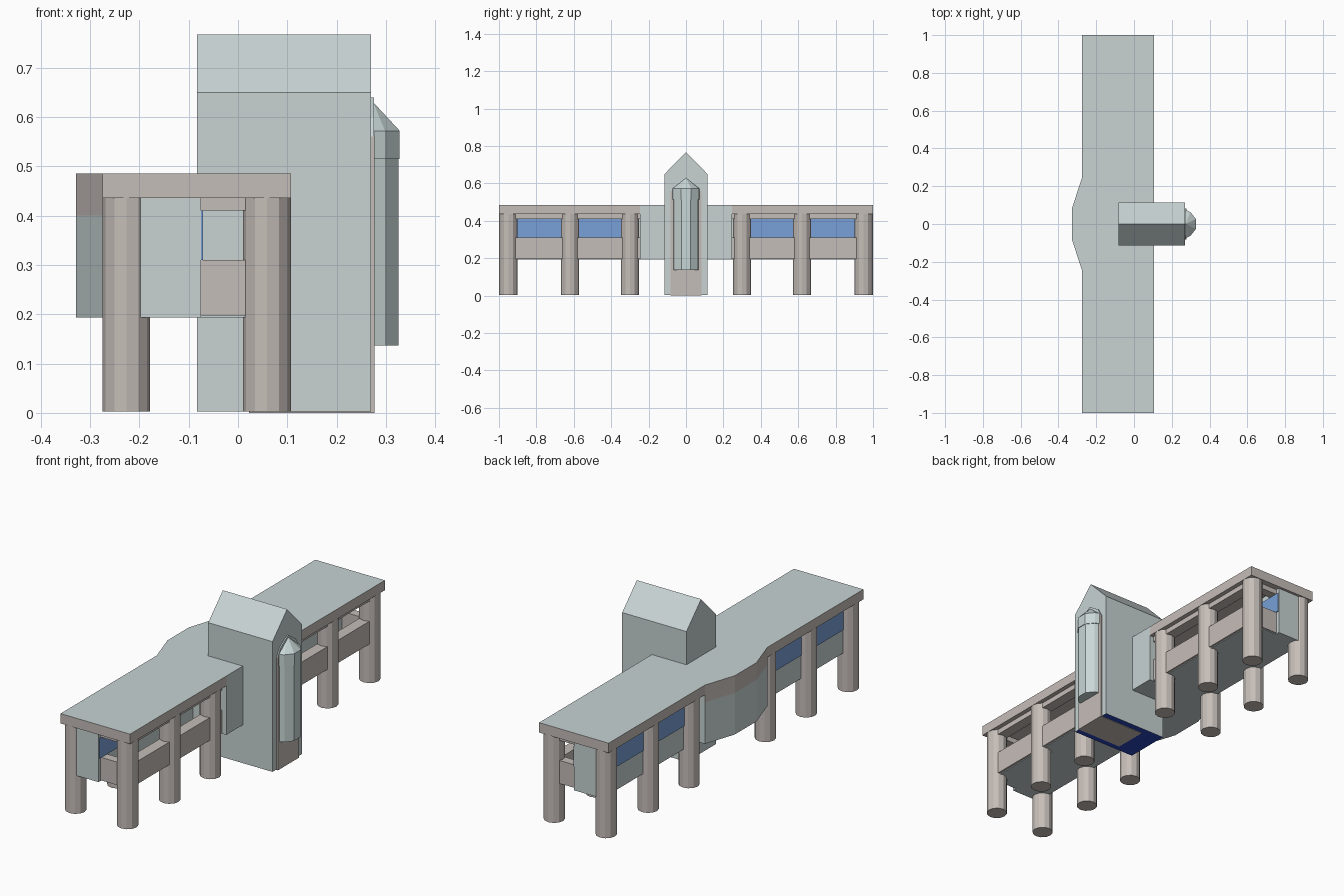
import bpy, bmesh, math

if "Cube" in bpy.data.objects:
    bpy.data.objects.remove(bpy.data.objects["Cube"])


def mat(name, rgb):
    m = bpy.data.materials.new(name)
    m.diffuse_color = (*rgb, 1)
    m.use_nodes = True
    m.node_tree.nodes["Principled BSDF"].inputs["Base Color"].default_value = m.diffuse_color
    return m


GREY = mat("wall grey", (0.58, 0.65, 0.65))
TAN = mat("warm stone", (0.56, 0.51, 0.48))
BLUE = mat("window blue", (0.19, 0.35, 0.68))
NAVY = mat("base blue", (0.02, 0.06, 0.50))
PALE = mat("bay grey", (0.58, 0.68, 0.67))


def finish(name, bm, mats, rule=None):
    """Turn a bmesh into an object, colouring faces by an optional rule."""
    bmesh.ops.recalc_face_normals(bm, faces=bm.faces)
    bm.normal_update()
    if rule:
        for f in bm.faces:
            f.material_index = rule(f)
    me = bpy.data.meshes.new(name)
    bm.to_mesh(me)
    bm.free()
    for m in mats:
        me.materials.append(m)
    ob = bpy.data.objects.new(name, me)
    bpy.context.collection.objects.link(ob)
    return ob


def prism(name, pts, vec, mats, rule=None):
    """Extrude a closed 3D outline along a vector."""
    bm = bmesh.new()
    a = [bm.verts.new(p) for p in pts]
    b = [bm.verts.new([p[i] + vec[i] for i in range(3)]) for p in pts]
    bm.faces.new(a)
    bm.faces.new(b)
    n = len(a)
    for i in range(n):
        j = (i + 1) % n
        bm.faces.new((a[i], a[j], b[j], b[i]))
    return finish(name, bm, mats, rule)


def box(name, x, y, z, mats, rule=None):
    y = sorted(y)
    pts = [(x[0], y[0], z[0]), (x[1], y[0], z[0]), (x[1], y[1], z[0]), (x[0], y[1], z[0])]
    return prism(name, pts, (0, 0, z[1] - z[0]), mats, rule)


def column(name, x, y, r=0.0485):
    pts = [(x + r * math.cos(i * math.pi / 6), y + r * math.sin(i * math.pi / 6), 0.003)
           for i in range(12)]
    prism(name, pts, (0, 0, 0.433), [TAN])


top_grey = lambda f: 0 if f.normal.z > 0.5 else 1
COLS = (0.30, 0.62, 0.95)

# Two mirrored wings
for s, side in ((-1, "front"), (1, "back")):
    # Flat roof with stone edge
    box(side + "_roof", (-0.275, 0.107), (s * 0.245, s * 1.0), (0.436, 0.485), [GREY, TAN], top_grey)
    # Enclosed corridor and walkway floor
    box(side + "_corridor", (-0.23, -0.075), (s * 0.245, s * 0.987), (0.193, 0.436), [GREY])
    box(side + "_walkway_floor", (-0.075, 0.075), (s * 0.245, s * 0.965), (0.193, 0.2), [GREY])
    # Window strips on both long sides
    for x, tag in ((-0.075, "inner"), (-0.234, "outer")):
        box(f"{side}_{tag}_window", (x, x + 0.004), (s * 0.25, s * 0.985), (0.31, 0.41), [BLUE])
    # Parapet and lintel along the open side, and across the end
    for part, z in (("parapet", (0.197, 0.31)), ("lintel", (0.41, 0.436))):
        box(f"{side}_{part}", (0.03, 0.085), (s * 0.245, s * 0.95), z, [TAN])
        box(f"{side}_end_{part}", (-0.075, 0.05), (s * 0.925, s * 0.97), z, [TAN])
    # Round columns
    for i, y in enumerate(COLS):
        column(f"{side}_outer_column_{i + 1}", -0.2265, s * y)
        column(f"{side}_inner_column_{i + 1}", 0.0585, s * y)

# Central hall with the bulged rear wall
plan = [(0.107, -0.245), (0.107, 0.245), (-0.275, 0.245),
        (-0.328, 0.085), (-0.328, -0.085), (-0.275, -0.245)]
prism("hall_lower", [(x, y, 0.193) for x, y in plan], (0, 0, 0.207), [GREY])
prism("hall_upper", [(x, y, 0.4) for x, y in plan], (0, 0, 0.085), [GREY, TAN],
      lambda f: 1 if f.normal.x < -0.3 else 0)

# Gabled tower with blue underside
gable = [(-0.115, 0.003), (0.115, 0.003), (0.115, 0.65), (0.0575, 0.7085), (0, 0.767),
         (-0.0575, 0.7085), (-0.115, 0.65)]
prism("tower", [(-0.083, y, z) for y, z in gable], (0.353, 0, 0), [GREY, NAVY],
      lambda f: 1 if f.normal.z < -0.5 else 0)

# Stone panel behind the bay and its pointed head
box("entrance_panel", (0.022, 0.277), (-0.083, 0.083), (0, 0.56), [TAN])
prism("panel_head", [(0.25, y, z) for y, z in ((-0.083, 0.56), (0.083, 0.56), (0.06, 0.6),
      (0.0, 0.64), (-0.06, 0.6))], (0.026, 0, 0), [PALE])


# Projecting bay: shaft, wider collar and pointed cap
def bay(k):
    return [(0.272, -0.07 * k), (0.298, -0.06 * k), (0.277 + 0.048 * k, -0.025 * k),
            (0.277 + 0.048 * k, 0.025 * k), (0.298, 0.06 * k), (0.272, 0.07 * k)]


prism("bay_shaft", [(x, y, 0.137) for x, y in bay(1)], (0, 0, 0.38), [PALE])
prism("bay_collar", [(x, y, 0.515) for x, y in bay(1.06)], (0, 0, 0.057), [PALE])
bm = bmesh.new()
ring = [bm.verts.new((x, y, 0.572)) for x, y in bay(1.06)]
tip = bm.verts.new((0.274, 0, 0.63))
bm.faces.new(ring)
for i in range(6):
    bm.faces.new((ring[i], ring[(i + 1) % 6], tip))
finish("bay_cap", bm, [PALE])
